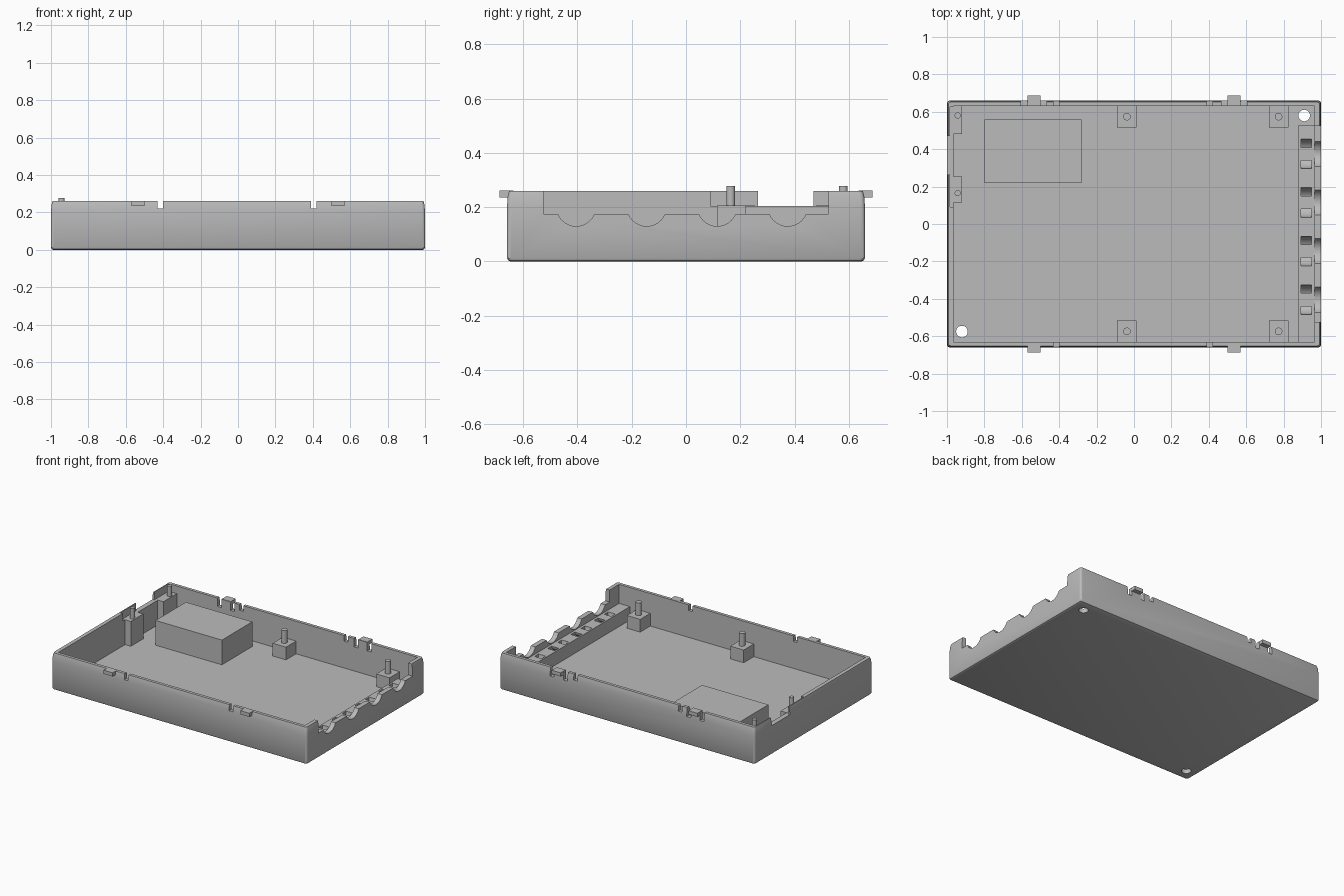
import bpy, bmesh, math
from mathutils import Matrix

old = bpy.data.objects.get("Cube")
if old:
    bpy.data.objects.remove(old, do_unlink=True)

grey = bpy.data.materials.new("plain_grey")
grey.use_nodes = True
grey.diffuse_color = (0.5, 0.5, 0.5, 1)
grey.node_tree.nodes["Principled BSDF"].inputs["Base Color"].default_value = (0.5, 0.5, 0.5, 1)


def finish(bm, name):
    bmesh.ops.recalc_face_normals(bm, faces=bm.faces)
    mesh = bpy.data.meshes.new(name)
    bm.to_mesh(mesh)
    bm.free()
    mesh.materials.append(grey)
    obj = bpy.data.objects.new(name, mesh)
    bpy.context.collection.objects.link(obj)
    return obj


def box(name, x, y, z):
    bm = bmesh.new()
    bmesh.ops.create_cube(bm, size=1)
    for v in bm.verts:
        for i, (lo, hi) in enumerate((x, y, z)):
            v.co[i] = lo if v.co[i] < 0 else hi
    return finish(bm, name)


def cylinder(name, radius, depth, center, along_x=False):
    bm = bmesh.new()
    bmesh.ops.create_cone(bm, cap_ends=True, segments=32, radius1=radius,
                          radius2=radius, depth=depth)
    turn = Matrix.Rotation(math.pi / 2, 4, 'Y') if along_x else Matrix()
    bm.transform(Matrix.Translation(center) @ turn)
    return finish(bm, name)


def half_ring(name, inner, outer, x, y, z, steps=12):
    """U-shaped passage below height z, running around the x axis."""
    def arc(r, rise):
        pts = [(y + r * math.cos(math.pi * i / steps), z - r * math.sin(math.pi * i / steps))
               for i in range(steps + 1)]
        return [(y + r, z + rise)] + pts + [(y - r, z + rise)]
    outline = arc(outer, 0.02) + arc(inner, 0.02)[::-1]
    bm = bmesh.new()
    face = bm.faces.new([bm.verts.new((x[0], a, b)) for a, b in outline])
    side = bmesh.ops.extrude_face_region(bm, geom=[face])
    for v in side["geom"]:
        if isinstance(v, bmesh.types.BMVert):
            v.co.x = x[1]
    return finish(bm, name)


def activate(obj):
    bpy.ops.object.select_all(action='DESELECT')
    obj.select_set(True)
    bpy.context.view_layer.objects.active = obj


def cut(target, cutter):
    cutter.hide_render = True
    mod = target.modifiers.new("cut", 'BOOLEAN')
    mod.operation = 'DIFFERENCE'
    mod.solver = 'EXACT'
    mod.object = cutter
    activate(target)
    bpy.ops.object.modifier_apply(modifier=mod.name)
    bpy.data.objects.remove(cutter, do_unlink=True)


def smooth(obj):
    activate(obj)
    bpy.ops.object.shade_smooth_by_angle(angle=math.radians(30))


def rounded_shell(name, hx, hy, profile, radius=0.015, steps=4):
    """Stack rounded rectangles: profile holds (height, inset)."""
    bm = bmesh.new()
    rings = []
    for z, inset in profile:
        ring = []
        for c, (sx, sy) in enumerate(((1, 1), (-1, 1), (-1, -1), (1, -1))):
            for i in range(steps + 1):
                a = math.pi / 2 * (c + i / steps)
                ring.append(bm.verts.new((sx * (hx - inset - radius) + radius * math.cos(a),
                                          sy * (hy - inset - radius) + radius * math.sin(a), z)))
        rings.append(ring)
    for low, high in zip(rings, rings[1:]):
        for i in range(len(low)):
            j = (i + 1) % len(low)
            bm.faces.new((low[i], low[j], high[j], high[i]))
    bm.faces.new(rings[0])
    bm.faces.new(rings[-1])
    return finish(bm, name)


TOP, FLOOR, STEP, SHELF = 0.26, 0.03, 0.205, 0.125
ABOVE = 0.4
CABLES = [-0.405, -0.145, 0.115, 0.375]

# Open tray with a rounded foot and a slightly drawn-in rim
tray = rounded_shell("tray", 1.0, 0.66,
                     [(0, 0.012), (0.004, 0.004), (0.012, 0), (0.2, 0), (0.24, 0.003), (TOP, 0.008)])
cut(tray, box("cavity", (-0.965, 0.965), (-0.63, 0.63), (FLOOR, ABOVE)))

# Cable side: lowered wall with scallops
cut(tray, box("wall_opening", (0.95, 1.1), (-0.525, 0.525), (0.175, ABOVE)))
for y in CABLES:
    cut(tray, cylinder("scallop", 0.073, 0.1, (1.0, y, 0.203), True))

# Opposite side: gap and thinned wall behind the posts
cut(tray, box("gap", (-1.1, -0.95), (0.265, 0.47), (STEP, ABOVE)))
for y in ((0.09, 0.3), (0.45, 0.625)):
    cut(tray, box("thinning", (-0.985, -0.95), y, (STEP, ABOVE)))

# Rim notches on both long walls, clip slots on the rear one
for x in (-0.415, 0.405):
    for y in (-0.65, 0.65):
        cut(tray, box("notch", (x - 0.015, x + 0.015), (y - 0.05, y + 0.05), (0.22, ABOVE)))
for x in (-0.535, 0.535):
    for dx in (-0.052, 0.052):
        cut(tray, box("slot", (x + dx - 0.016, x + dx + 0.016), (0.6, 0.7), (0.2, ABOVE)))

# Screw holes through the floor
for x, y in ((0.91, 0.58), (-0.92, -0.575)):
    cut(tray, cylinder("screw_hole", 0.031, 0.2, (x, y, 0)))
smooth(tray)

# Clip tabs
for x in (-0.535, 0.535):
    for s, label in ((-1, "front"), (1, "rear")):
        box(f"{label}_clip_tab", (x - 0.035, x + 0.035),
            sorted((s * 0.635, s * 0.688)), (0.235, TOP + 0.001))

# Cable shelf with U-shaped tie passages
shelf = box("cable_shelf", (0.88, 0.97), (-0.635, 0.53), (0.02, SHELF))
for y in CABLES:
    cut(shelf, half_ring("tie_passage", 0.035, 0.079, (0.892, 0.948), y, SHELF))
smooth(shelf)

# Raised battery block
box("raised_block", (-0.8, -0.28), (0.22, 0.56), (0.02, STEP))


def post(name, x, y, height, pin_xy, pin_r, pin_top):
    box(name, x, y, (0.02, height))
    smooth(cylinder(name + "_pin", pin_r, pin_top - height + 0.01,
                    (*pin_xy, (pin_top + height - 0.01) / 2)))


# Short board posts along the long walls
for x in (-0.038, 0.773):
    for s in (-1, 1):
        post("board_post", (x - 0.052, x + 0.052), sorted((s * 0.517, s * 0.635)),
             0.12, (x, s * 0.574), 0.02, 0.21)

# Tall end posts
for y, py in (((0.115, 0.255), 0.165), ((0.48, 0.635), 0.58)):
    post("end_post", (-0.984, -0.92), y, STEP + 0.001, (-0.943, py), 0.016, 0.278)
